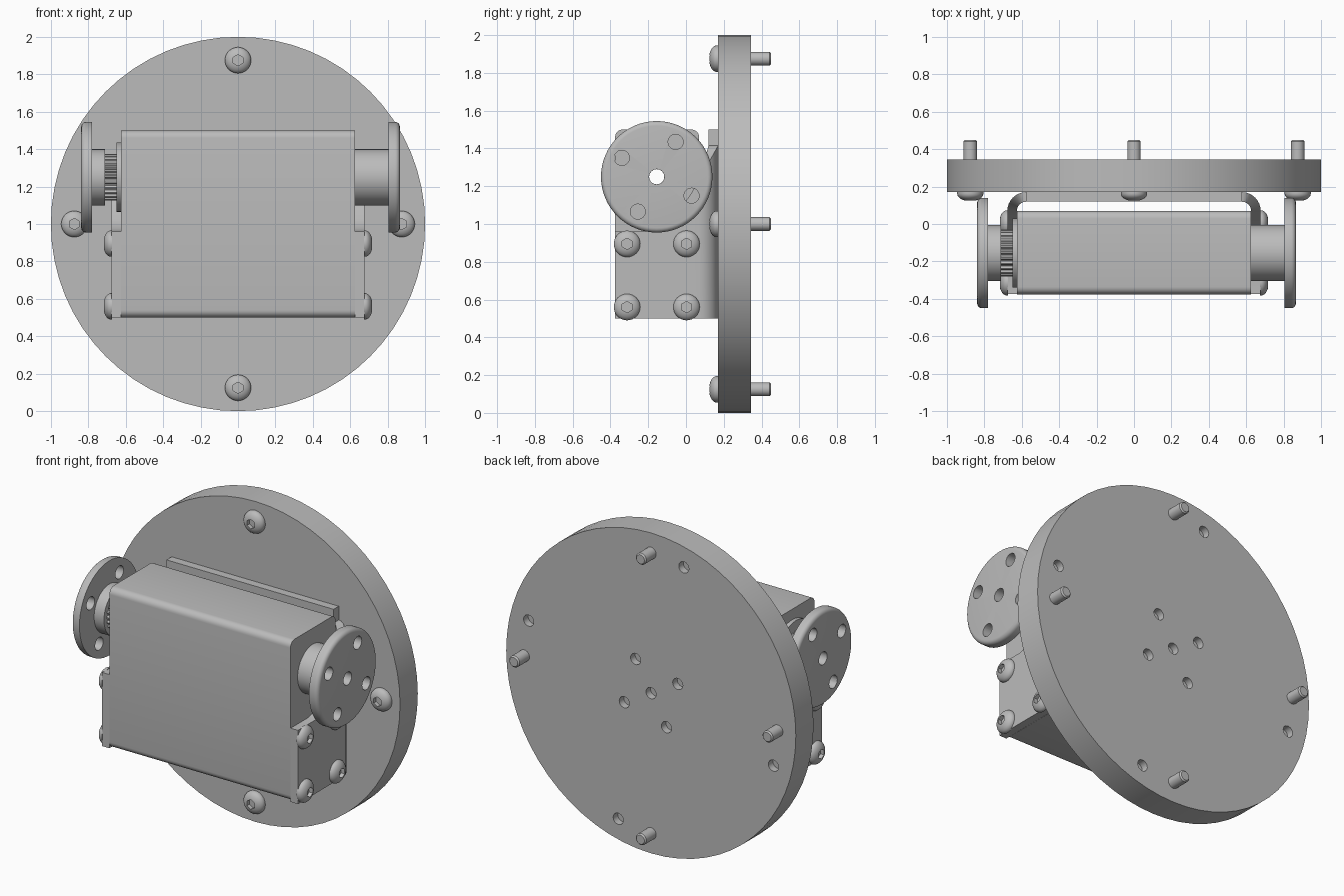
import bpy, bmesh, math
from mathutils import Vector, Matrix

cube = bpy.data.objects.get("Cube")
if cube:
    bpy.data.objects.remove(cube, do_unlink=True)

grey = bpy.data.materials.new("plain grey")
grey.use_nodes = True
grey.diffuse_color = (0.5, 0.5, 0.5, 1)
grey.node_tree.nodes["Principled BSDF"].inputs["Base Color"].default_value = (0.5, 0.5, 0.5, 1)

LEFT, RIGHT = Vector((1, 0, 0)), Vector((-1, 0, 0))
FRONT, BACK = Vector((0, -1, 0)), Vector((0, 1, 0))
AXLE = Vector((0, -0.155, 1.25))
BORE = 0.04


def aim(loc, direction):
    """Matrix whose local z points along the direction."""
    return Matrix.Translation(loc) @ direction.to_track_quat('Z', 'Y').to_matrix().to_4x4()


def finish(name, bm):
    bmesh.ops.recalc_face_normals(bm, faces=bm.faces)
    mesh = bpy.data.meshes.new(name)
    bm.to_mesh(mesh)
    bm.free()
    mesh.materials.append(grey)
    obj = bpy.data.objects.new(name, mesh)
    bpy.context.collection.objects.link(obj)
    return obj


def activate(obj):
    bpy.ops.object.select_all(action='DESELECT')
    obj.select_set(True)
    bpy.context.view_layer.objects.active = obj


def smooth(obj):
    activate(obj)
    bpy.ops.object.shade_smooth_by_angle(angle=math.radians(30))


def lathe(name, profile, matrix, sides=48, ring=False, tooth=0):
    """Revolve (radius, height) points; a ring closes onto its own bore."""
    bm = bmesh.new()
    loops = []
    for r, h in profile:
        loop = []
        for i in range(sides):
            a = math.tau * i / sides
            rr = r - tooth * (i // 2 % 2) if r > BORE else r
            loop.append(bm.verts.new(matrix @ Vector((rr * math.cos(a), rr * math.sin(a), h))))
        loops.append(loop)
    pairs = list(zip(loops, loops[1:]))
    if ring:
        pairs.append((loops[-1], loops[0]))
    else:
        bm.faces.new(loops[0])
        bm.faces.new(loops[-1])
    for a, b in pairs:
        for i in range(sides):
            j = (i + 1) % sides
            bm.faces.new((a[i], a[j], b[j], b[i]))
    return finish(name, bm)


def drill(obj, matrices, radius, length, sides=24):
    """Cut a set of holes, each centred on its matrix."""
    bm = bmesh.new()
    for m in matrices:
        bmesh.ops.create_cone(bm, cap_ends=True, segments=sides, radius1=radius,
                              radius2=radius, depth=length, matrix=m)
    cutter = finish("hole_cutter", bm)
    cutter.hide_render = True
    mod = obj.modifiers.new("holes", 'BOOLEAN')
    mod.operation, mod.solver, mod.object = 'DIFFERENCE', 'EXACT', cutter
    activate(obj)
    bpy.ops.object.modifier_apply(modifier=mod.name)
    bpy.data.objects.remove(cutter, do_unlink=True)


def quarter_turns(radius, degrees):
    for k in range(4):
        a = math.radians(degrees + 90 * k)
        yield radius * math.cos(a), radius * math.sin(a)


# Round base disc with blind holes in its back
disc = lathe("base_disc", [(1, 0), (1, 0.175)], aim(Vector((0, 0.17, 1)), BACK), sides=64)
spots = [(0, 0), *quarter_turns(0.213, 60), *quarter_turns(0.875, 15)]
drill(disc, [aim(Vector((x, 0.345, 1 + z)), BACK) for x, z in spots], 0.035, 0.09)
smooth(disc)

# Motor body, rounded along its long edges, with the axle bore
bm = bmesh.new()
bmesh.ops.create_cube(bm, size=1, matrix=Matrix.Translation((0, -0.153, 1))
                      @ Matrix.Diagonal((1.25, 0.445, 1, 1)))
long_edges = [e for e in bm.edges if abs(e.verts[0].co.x - e.verts[1].co.x) > 1]
bmesh.ops.bevel(bm, geom=long_edges, offset=0.04, segments=6, profile=0.5, affect='EDGES')
body = finish("motor_body", bm)
drill(body, [aim(AXLE, LEFT)], BORE, 2)
smooth(body)

# Folded sheet bracket: flange, bend, back plate, bend, flange
FLANGE_TOP = [(-0.375, 0.96), (-0.2, 0.96), (-0.14, 0.975), (-0.08, 1.02),
              (0.02, 1.15), (0.07, 1.235)]
half = [((0.677, y), (0.626, y), top) for y, top in FLANGE_TOP]
for k in range(1, 9):
    a = math.pi / 2 * k / 8
    c, s = math.cos(a), math.sin(a)
    half.append(((0.577 + 0.1 * c, 0.07 + 0.1 * s), (0.577 + 0.049 * c, 0.07 + 0.049 * s),
                 1.235 + 0.18 * s))
half.append((*half[-1][:2], 1.5))
mirrored = [((-o[0], o[1]), (-i[0], i[1]), top) for o, i, top in reversed(half)]
bm = bmesh.new()
rings = []
for o, i, top in half + mirrored:
    rings.append([bm.verts.new((*p, z)) for p, z in ((o, 0.5), (o, top), (i, top), (i, 0.5))])
for a, b in zip(rings, rings[1:]):
    for k in range(4):
        bm.faces.new((a[k], a[(k + 1) % 4], b[(k + 1) % 4], b[k]))
bm.faces.new(rings[0])
bm.faces.new(rings[-1])
bmesh.ops.remove_doubles(bm, verts=bm.verts, dist=0.0001)
smooth(finish("folded_bracket", bm))

# Button head screw with hex socket, shared by every position
dome = [(0.07 * math.cos(a), 0.008 + 0.04 * math.sin(a))
        for a in (math.radians(d) for d in range(0, 70, 11))]
screw = lathe("screw", [(0.028, -0.28), (0.036, -0.272), (0.036, 0), (0.07, 0)] + dome,
              Matrix.Identity(4), sides=32)
drill(screw, [Matrix.Translation((0, 0, 0.05))], 0.03, 0.06, sides=6)
smooth(screw)

places = [("disc_screw", Vector((x, 0.17, 1 + z)), FRONT) for x, z in quarter_turns(0.875, 0)]
for side in (LEFT, RIGHT):
    for y in (-0.312, 0.003):
        for z in (0.56, 0.895):
            places.append(("flange_screw", Vector((0.672 * side.x, y, z)), side))
for name, loc, direction in places:
    copy = bpy.data.objects.new(name, screw.data)
    copy.matrix_world = aim(loc, direction)
    bpy.context.collection.objects.link(copy)
bpy.data.objects.remove(screw, do_unlink=True)


# Round output horns, each a hub and a drilled flange
def horn(name, side, hub, inner, outer):
    edge = [(0.295 - 0.025 * (1 - math.cos(a)), outer - 0.025 * (1 - math.sin(a)))
            for a in (math.radians(d) for d in range(0, 91, 18))]
    profile = [(BORE, hub), (0.15, hub), (0.15, inner), (0.295, inner), *edge, (BORE, outer)]
    obj = lathe(name, profile, aim(AXLE, side), sides=64, ring=True)
    mid = Vector((side.x * (inner + outer) / 2, 0, 0))
    holes = [aim(AXLE + mid + Vector((0, y, z)), side) for y, z in quarter_turns(0.21, 61.5)]
    drill(obj, holes, 0.04, 0.1)
    smooth(obj)


horn("left_horn", LEFT, 0.62, 0.805, 0.865)
horn("right_horn", RIGHT, 0.712, 0.78, 0.838)

# Toothed output shaft and its collar
lathe("toothed_shaft", [(BORE, 0.62), (0.125, 0.62), (0.125, 0.715), (BORE, 0.715)],
      aim(AXLE, RIGHT), sides=96, ring=True, tooth=0.012)
smooth(lathe("shaft_collar", [(BORE, 0.615), (0.185, 0.615), (0.185, 0.65), (BORE, 0.65)],
             aim(AXLE, RIGHT), ring=True))
